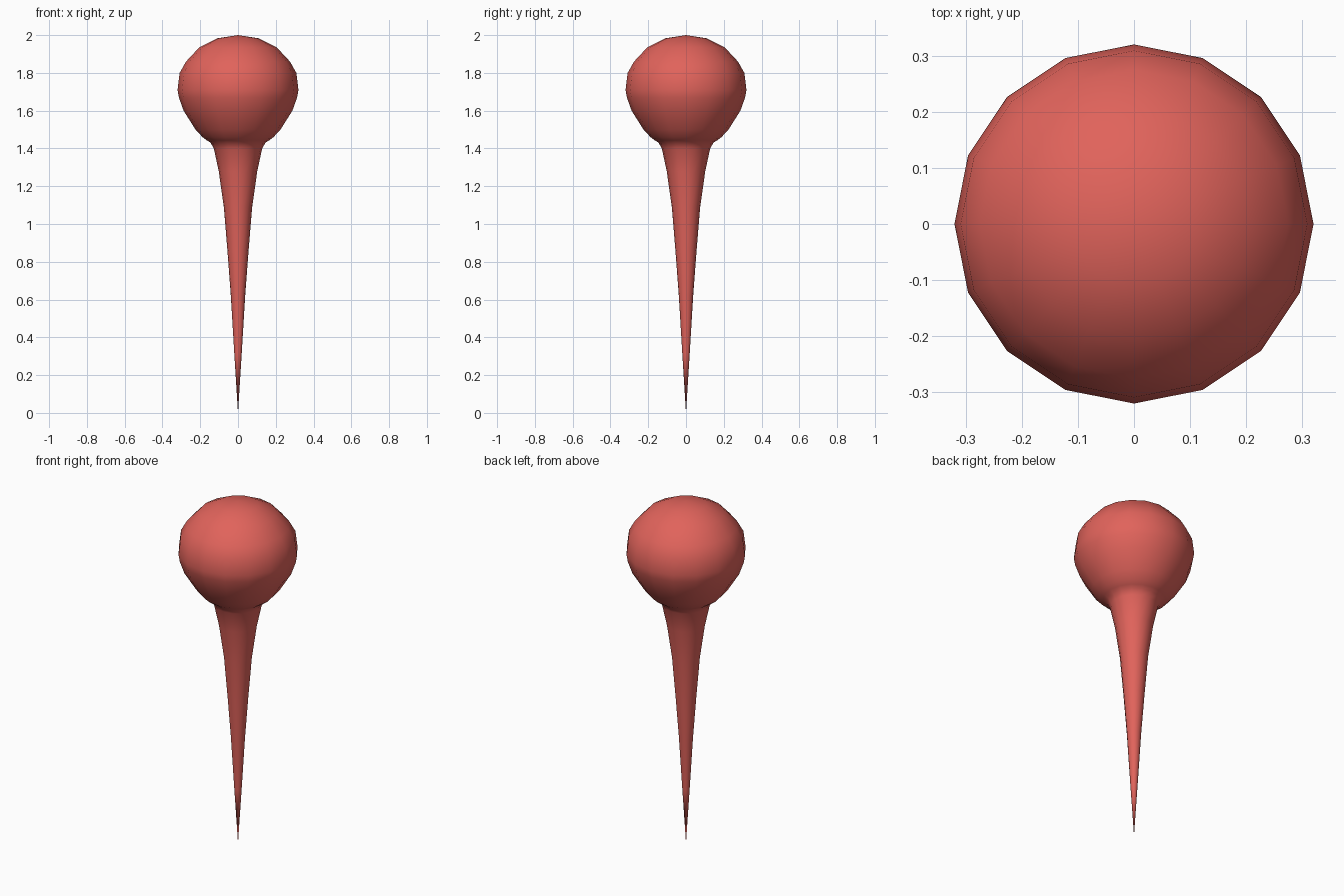
import bpy, bmesh, math

if "Cube" in bpy.data.objects:
    bpy.data.objects.remove(bpy.data.objects["Cube"])

SIDES = 16

red = bpy.data.materials.new("coral red")
red.diffuse_color = (0.75, 0.125, 0.105, 1)
red.use_nodes = True
red.node_tree.nodes["Principled BSDF"].inputs["Base Color"].default_value = red.diffuse_color

# Profile (radius, height) from the sharp tip up to the crown of the head
profile = [(0, 0), (0.020, 0.32), (0.038, 0.62), (0.056, 0.86), (0.075, 1.09),
           (0.102, 1.28), (0.128, 1.40), (0.145, 1.43), (0.165, 1.443), (0.188, 1.46),
           (0.225, 1.50), (0.288, 1.60), (0.313, 1.67), (0.32, 1.71), (0.309, 1.80),
           (0.275, 1.86), (0.205, 1.935), (0.11, 1.983), (0, 2.0)]


def lathe(name, points, material):
    """Spin a profile with closed poles around the z axis."""
    bm = bmesh.new()
    rings = []
    for r, z in points:
        if r == 0:
            rings.append([bm.verts.new((0, 0, z))] * SIDES)
        else:
            rings.append([bm.verts.new((r * math.cos(math.tau * i / SIDES),
                                        r * math.sin(math.tau * i / SIDES), z))
                          for i in range(SIDES)])
    for low, high in zip(rings, rings[1:]):
        for i in range(SIDES):
            j = (i + 1) % SIDES
            corners = dict.fromkeys((low[i], low[j], high[j], high[i]))
            bm.faces.new(list(corners)).smooth = True
    bmesh.ops.recalc_face_normals(bm, faces=bm.faces)
    mesh = bpy.data.meshes.new(name)
    bm.to_mesh(mesh)
    bm.free()
    mesh.materials.append(material)
    obj = bpy.data.objects.new(name, mesh)
    bpy.context.collection.objects.link(obj)
    return obj


# Round head flowing into a tapered spike
lathe("ball_head_pin", profile, red)
